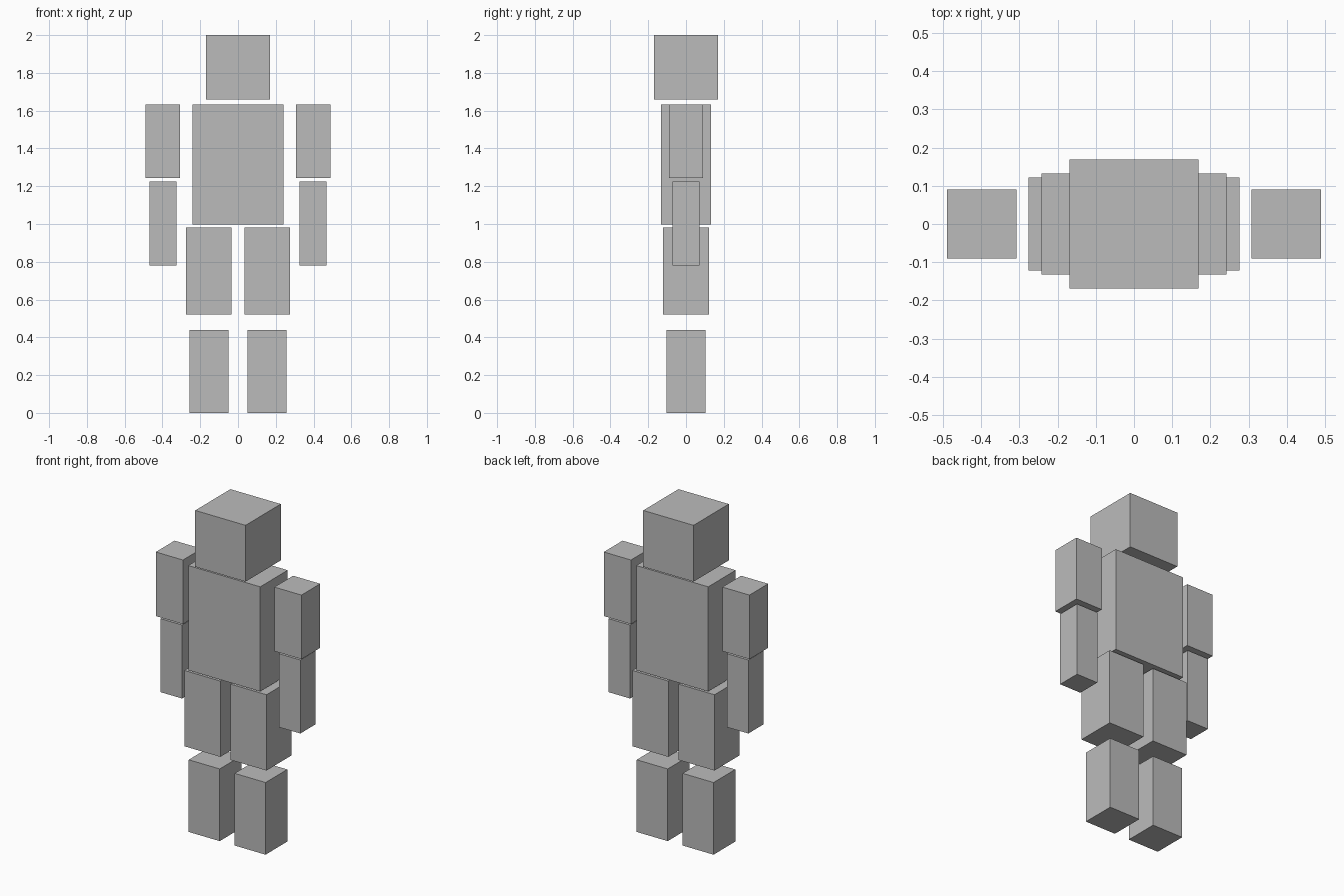
import bpy

cube = bpy.data.objects.get("Cube")
if cube:
    bpy.data.objects.remove(cube, do_unlink=True)

grey = bpy.data.materials.new("plain grey")
grey.use_nodes = True
colour = (0.5, 0.5, 0.5, 1)
grey.diffuse_color = colour
grey.node_tree.nodes["Principled BSDF"].inputs["Base Color"].default_value = colour


def block(name, x, bottom, top, width, depth):
    """Add a box centred on x, spanning bottom to top in height."""
    bpy.ops.mesh.primitive_cube_add(size=1, location=(x, 0, (bottom + top) / 2))
    obj = bpy.context.object
    obj.name = obj.data.name = name
    obj.scale = (width, depth, top - bottom)
    bpy.ops.object.transform_apply(location=False, rotation=False, scale=True)
    obj.data.materials.append(grey)


# Head and torso
block("head", 0, 1.658, 2.0, 0.338, 0.338)
block("torso", 0, 0.997, 1.632, 0.483, 0.264)

# Paired limbs
for side, sign in (("left", 1), ("right", -1)):
    block(side + "_upper_arm", sign * 0.398, 1.243, 1.632, 0.182, 0.18)
    block(side + "_forearm", sign * 0.397, 0.78, 1.226, 0.145, 0.145)
    block(side + "_thigh", sign * 0.155, 0.522, 0.982, 0.242, 0.242)
    block(side + "_lower_leg", sign * 0.154, 0, 0.438, 0.208, 0.208)
